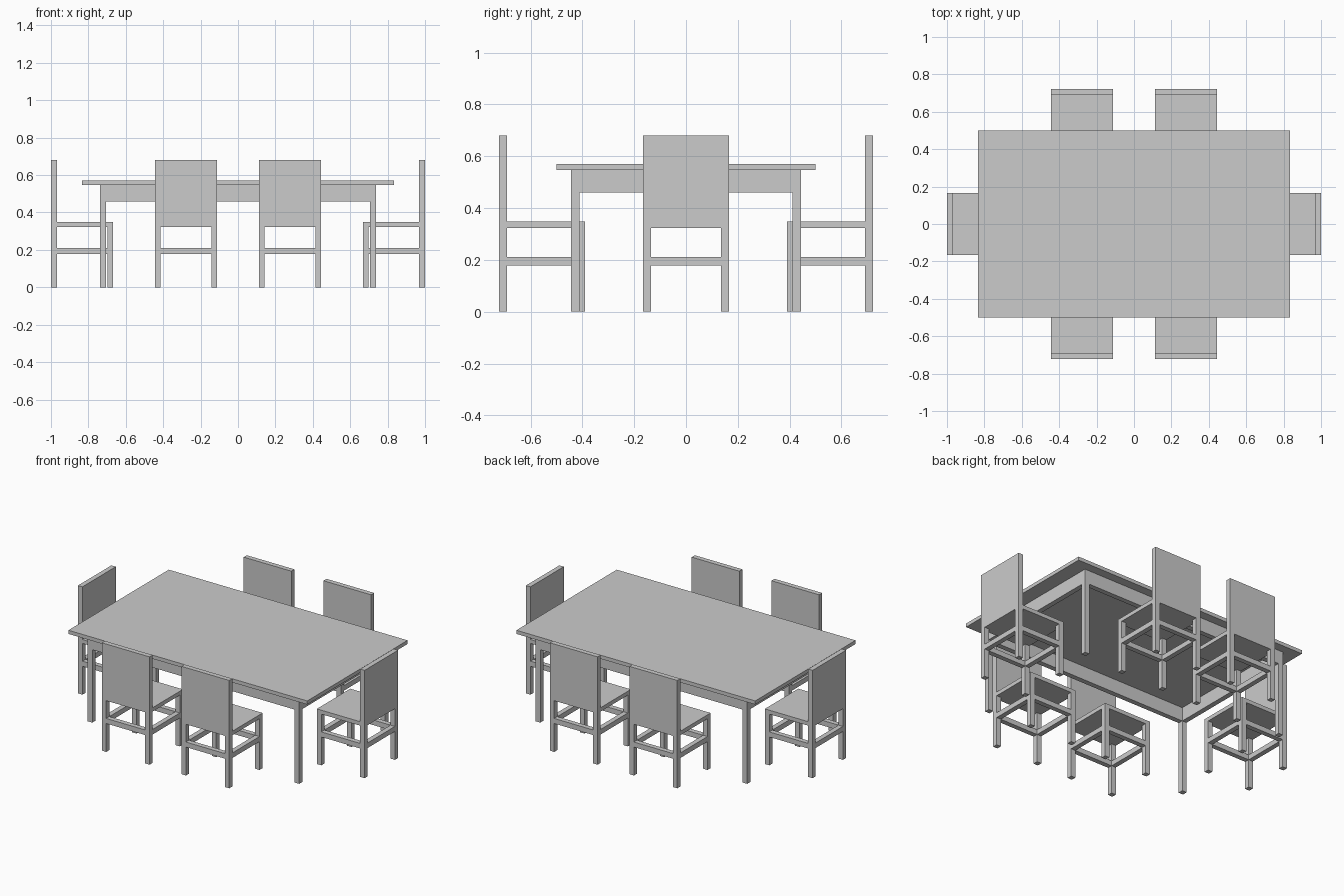
import bpy, bmesh
from math import pi
from mathutils import Matrix

if "Cube" in bpy.data.objects:
    bpy.data.objects.remove(bpy.data.objects["Cube"])


def make(name, boxes, mat=Matrix()):
    """One object from boxes given as (x0, x1, y0, y1, z0, z1)."""
    bm = bmesh.new()
    for x0, x1, y0, y1, z0, z1 in boxes:
        m = (Matrix.Translation(((x0 + x1) / 2, (y0 + y1) / 2, (z0 + z1) / 2))
             @ Matrix.Diagonal((x1 - x0, y1 - y0, z1 - z0, 1)))
        bmesh.ops.create_cube(bm, size=1, matrix=m)
    me = bpy.data.meshes.new(name)
    bm.to_mesh(me)
    bm.free()
    ob = bpy.data.objects.new(name, me)
    ob.matrix_world = mat
    bpy.context.collection.objects.link(ob)


def corner_legs(hx, hy, t, top):
    """Four square legs inside a footprint of half sizes hx, hy."""
    xs, ys = ((-hx, t - hx), (hx - t, hx)), ((-hy, t - hy), (hy - t, hy))
    return [(*x, *y, 0, top) for x in xs for y in ys]


def rails(hx, hy, t, z0, z1):
    """Four rails between the legs, flush with the outside."""
    out = []
    for a, b in ((-hx, t - hx), (hx - t, hx)):
        out.append((a, b, t - hy, hy - t, z0, z1))
    for a, b in ((-hy, t - hy), (hy - t, hy)):
        out.append((t - hx, hx - t, a, b, z0, z1))
    return out


# Table
make("table_top", [(-0.833, 0.833, -0.5, 0.5, 0.547, 0.57)])
make("table_legs", corner_legs(0.738, 0.444, 0.032, 0.547))
make("table_apron", rails(0.738, 0.444, 0.032, 0.46, 0.547))

# Chairs: (x, y, turn), backrest on the local -y side
H, T = 0.1665, 0.031
places = [(-0.278, -0.556, 0), (0.278, -0.556, 0),
          (-0.278, 0.556, pi), (0.278, 0.556, pi),
          (0.8335, 0, pi / 2), (-0.8335, 0, -pi / 2)]
for i, (x, y, turn) in enumerate(places, 1):
    m = Matrix.Translation((x, y, 0)) @ Matrix.Rotation(turn, 4, 'Z')
    make(f"chair_{i}_legs", corner_legs(H, H, T, 0.323), m)
    make(f"chair_{i}_stretchers", rails(H, H, T, 0.179, 0.211), m)
    make(f"chair_{i}_seat", [(-H, H, T - H, H, 0.323, 0.348)], m)
    make(f"chair_{i}_back", [(-H, H, -H, T - H, 0.323, 0.68)], m)
